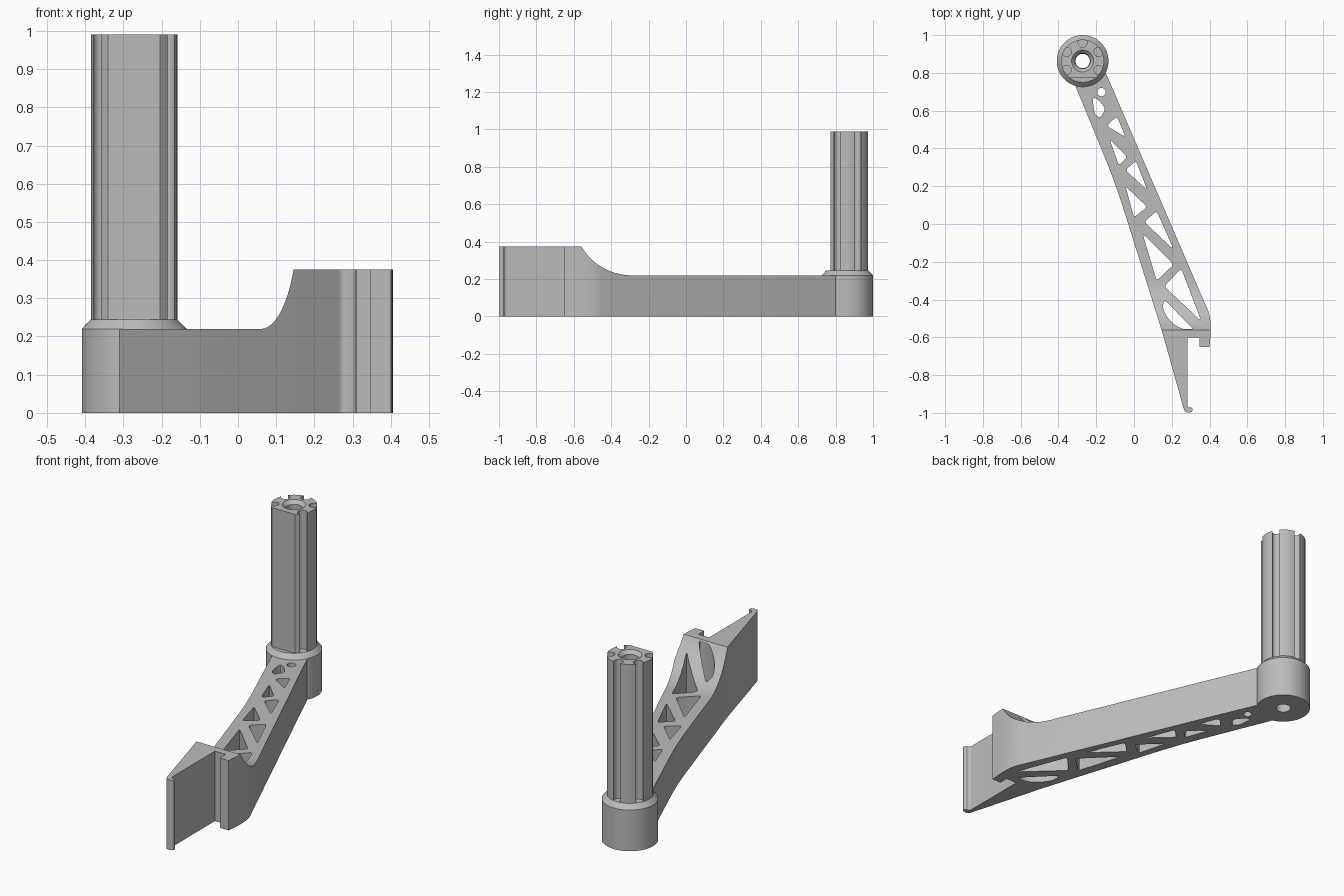
import bpy, bmesh, math
from mathutils import Vector

if "Cube" in bpy.data.objects:
    bpy.data.objects.remove(bpy.data.objects["Cube"], do_unlink=True)

grey = bpy.data.materials.new("plain grey")
grey.use_nodes = True
grey.diffuse_color = (0.5, 0.5, 0.5, 1)
grey.node_tree.nodes["Principled BSDF"].inputs["Base Color"].default_value = (0.5, 0.5, 0.5, 1)

CX, CY = -0.272, 0.863      # post axis
ARM_TOP, PAD_TOP, COLLAR_TOP, POST_TOP = 0.22, 0.375, 0.245, 0.99


def finish(name, bm):
    bmesh.ops.recalc_face_normals(bm, faces=bm.faces)
    mesh = bpy.data.meshes.new(name)
    bm.to_mesh(mesh)
    bm.free()
    mesh.materials.append(grey)
    obj = bpy.data.objects.new(name, mesh)
    bpy.context.collection.objects.link(obj)
    return obj


def prisms(name, outlines, start, end, along_x=False):
    """Extrude closed outlines along z, or along x for side profiles."""
    bm = bmesh.new()
    for pts in outlines:
        rings = []
        for h in (start, end):
            rings.append([bm.verts.new((h, p[0], p[1]) if along_x else (p[0], p[1], h)) for p in pts])
        low, high = rings
        bm.faces.new(low)
        bm.faces.new(high)
        for i in range(len(pts)):
            j = (i + 1) % len(pts)
            bm.faces.new((low[i], low[j], high[j], high[i]))
    return finish(name, bm)


def circle(cx, cy, r, n=32):
    return [(cx + r * math.cos(math.tau * i / n), cy + r * math.sin(math.tau * i / n)) for i in range(n)]


def lathe(name, profile, n=96):
    """Solid of revolution about the post axis from (radius, z) points."""
    bm = bmesh.new()
    rings = [[bm.verts.new((x, y, z)) for x, y in circle(CX, CY, r, n)] for r, z in profile]
    bm.faces.new(rings[0])
    bm.faces.new(rings[-1])
    for a, b in zip(rings, rings[1:]):
        for i in range(n):
            j = (i + 1) % n
            bm.faces.new((a[i], a[j], b[j], b[i]))
    return finish(name, bm)


def rounded(pts, radius, steps=5):
    """Round every corner; a third value on a point overrides the radius."""
    out = []
    for i, p in enumerate(pts):
        r = p[2] if len(p) > 2 else radius
        c = Vector(p[:2])
        ends = []
        for q in (pts[i - 1], pts[(i + 1) % len(pts)]):
            d = Vector(q[:2]) - c
            ends.append(c + d.normalized() * min(r, d.length * 0.45))
        if r == 0:
            out.append(c)
            continue
        for k in range(steps + 1):
            t = k / steps
            out.append(ends[0] * (1 - t) ** 2 + c * 2 * t * (1 - t) + ends[1] * t * t)
    return out


def combine(obj, other, operation):
    mod = obj.modifiers.new("combine", 'BOOLEAN')
    mod.operation, mod.solver, mod.object = operation, 'EXACT', other
    bpy.context.view_layer.objects.active = obj
    bpy.ops.object.modifier_apply(modifier=mod.name)


def discard(obj):
    bpy.data.objects.remove(obj, do_unlink=True)


# Arm outline, with the bracket and hooked finger at the front
outline = rounded([
    (-0.33, 0.78, 0), (-0.1, 0.22, 0.15), (0.146, -0.56, 0.05),
    (0.258, -0.96, 0.03), (0.27, -1.0, 0.02), (0.31, -0.995, 0.012), (0.31, -0.972, 0.01),
    (0.283, -0.972, 0.02), (0.283, -0.6, 0), (0.347, -0.6, 0), (0.347, -0.65, 0),
    (0.4, -0.65, 0), (0.407, -0.56, 0.04), (0.402, -0.48, 0.07),
    (0.373, -0.415, 0.05), (-0.145, 0.79, 0), (-0.18, 0.84, 0)], 0)
arm = prisms("arm", [outline], 0, PAD_TOP)

# Lower the arm behind the bracket with a concave sweep
y0, y1 = -0.56, -0.29
rise = PAD_TOP - ARM_TOP
R = ((y1 - y0) ** 2 + rise ** 2) / (2 * rise)
sweep = [(y0 + (y1 - y0) * i / 16) for i in range(17)]
profile = [(y, ARM_TOP + R - math.sqrt(R * R - (y1 - y) ** 2)) for y in sweep]
profile += [(1.2, ARM_TOP), (1.2, 0.6), (y0, 0.6)]
cutter = prisms("sweep_cutter", [profile], -1, 1, along_x=True)
combine(arm, cutter, 'DIFFERENCE')
discard(cutter)

# Truss openings
openings = [
    [(-0.22, 0.67), (-0.19, 0.66), (-0.15, 0.61), (-0.18, 0.56), (-0.21, 0.585)],
    [(-0.145, 0.52), (-0.09, 0.57), (-0.045, 0.46)],
    [(-0.13, 0.45), (-0.08, 0.31), (-0.035, 0.355)],
    [(-0.045, 0.285), (0.01, 0.335), (0.07, 0.18)],
    [(-0.045, 0.2), (0.0, 0.035), (0.07, 0.09)],
    [(0.055, 0.01), (0.12, 0.07), (0.21, -0.135)],
    [(0.045, -0.05), (0.12, -0.3), (0.21, -0.215)],
    [(0.16, -0.33), (0.25, -0.235), (0.357, -0.515)],
    [(0.16, -0.4), (0.315, -0.557), (0.25, -0.557, 0.05), (0.19, -0.515, 0.05), (0.15, -0.45, 0.05)],
]
holes = [rounded(h, 0.018) for h in openings] + [circle(-0.172, 0.698, 0.022)]
cutter = prisms("opening_cutter", holes, -0.1, 0.6)
combine(arm, cutter, 'DIFFERENCE')
discard(cutter)

# Collar with a bevelled shoulder, merged into the arm
collar = lathe("collar", [(0.137, 0), (0.137, ARM_TOP), (0.113, COLLAR_TOP)])
combine(arm, collar, 'UNION')
discard(collar)

# Post with a flat front and five round grooves
flat = -0.09
shape = [p for p in circle(CX, CY, 0.113, 96) if p[1] > CY + flat]
half = math.sqrt(0.113 ** 2 - flat ** 2)
low = next(i for i, p in enumerate(shape) if p[0] < CX and p[1] < CY
           and (i + 1 == len(shape) or shape[i + 1][0] > CX))
shape[low + 1:low + 1] = [(CX - half, CY + flat), (CX + half, CY + flat)]
post = prisms("post", [shape], COLLAR_TOP, POST_TOP)
grooves = []
for deg in (-30, 30, 90, 150, 210):
    a = math.radians(deg)
    grooves.append(circle(CX + 0.097 * math.cos(a), CY + 0.097 * math.sin(a), 0.024, 24))
cutter = prisms("groove_cutter", grooves, COLLAR_TOP - 0.1, 1.1)
combine(post, cutter, 'DIFFERENCE')
discard(cutter)

# Bore through everything, threaded near the top
bore = [(0.038, -0.1), (0.038, 0.6)]
z = 0.62
while z < 0.94:
    bore += [(0.052, z), (0.041, z + 0.015)]
    z += 0.03
bore += [(0.041, 0.972), (0.058, POST_TOP), (0.058, 1.1)]
cutter = lathe("bore_cutter", bore, 48)
for obj in (arm, post):
    combine(obj, cutter, 'DIFFERENCE')
discard(cutter)

# Smooth the round surfaces, keep the edges crisp
for obj in (arm, post):
    bpy.ops.object.select_all(action='DESELECT')
    obj.select_set(True)
    bpy.context.view_layer.objects.active = obj
    bpy.ops.object.shade_smooth_by_angle(angle=math.radians(25))
